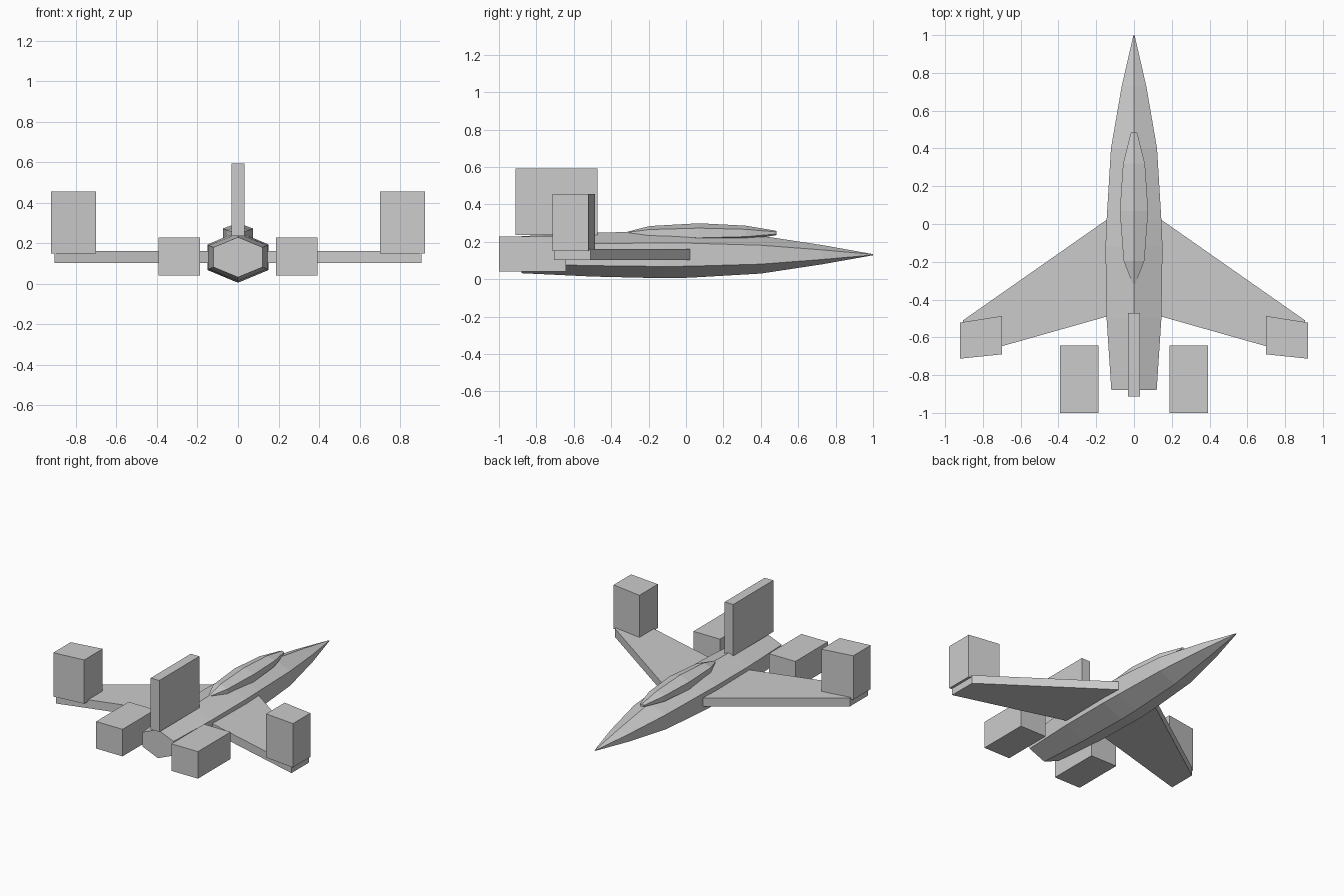
import bpy, bmesh, math

if "Cube" in bpy.data.objects:
    bpy.data.objects.remove(bpy.data.objects["Cube"])


def finish(name, bm):
    bmesh.ops.recalc_face_normals(bm, faces=bm.faces)
    mesh = bpy.data.meshes.new(name)
    bm.to_mesh(mesh)
    bm.free()
    obj = bpy.data.objects.new(name, mesh)
    bpy.context.collection.objects.link(obj)
    return obj


def hex_loft(name, zc, stations):
    """Hexagonal hull along y; stations are (y, half width, half height)."""
    bm = bmesh.new()
    rings = []
    for y, w, h in stations:
        ring = []
        for i in range(6):
            a = math.radians(90 + 60 * i)
            x = w * math.cos(a) / math.cos(math.radians(30))
            ring.append(bm.verts.new((x, y, zc + h * math.sin(a))))
        rings.append(ring)
    for a, b in zip(rings, rings[1:]):
        for i in range(6):
            j = (i + 1) % 6
            bm.faces.new((a[i], a[j], b[j], b[i]))
    bm.faces.new(rings[0])
    bm.faces.new(rings[-1])
    return finish(name, bm)


def slab(name, outline, z0, z1):
    """Plan-view outline extruded from z0 to z1."""
    bm = bmesh.new()
    base = bm.faces.new([bm.verts.new((x, y, z0)) for x, y in outline])
    top = bmesh.ops.extrude_face_region(bm, geom=[base], use_keep_orig=True)["geom"]
    verts = [g for g in top if isinstance(g, bmesh.types.BMVert)]
    bmesh.ops.translate(bm, verts=verts, vec=(0, 0, z1 - z0))
    return finish(name, bm)


def rect(x0, x1, y0, y1):
    return [(x0, y0), (x1, y0), (x1, y1), (x0, y1)]


# Fuselage and canopy
hex_loft("fuselage", 0.131, [(-0.88, 0.12, 0.099), (-0.5, 0.145, 0.117),
                             (-0.12, 0.151, 0.126), (0.02, 0.145, 0.123),
                             (0.4, 0.122, 0.101), (0.73, 0.065, 0.051),
                             (1.0, 0.003, 0.003)])
hex_loft("canopy", 0.247, [(-0.315, 0.008, 0.006), (-0.195, 0.055, 0.037),
                           (0.07, 0.075, 0.052), (0.32, 0.058, 0.039),
                           (0.485, 0.016, 0.011)])

# Tail fin
slab("tail_fin", rect(-0.033, 0.033, -0.912, -0.472), 0.235, 0.593)

# Wings, wingtip fins and engines on both sides
wing = [(0.145, 0.022), (0.905, -0.51), (0.905, -0.705), (0.145, -0.49)]
tip = [(0.70, -0.487), (0.922, -0.522), (0.922, -0.713), (0.70, -0.69)]
for side, s in (("right", 1), ("left", -1)):
    for part, outline, z0, z1 in (("wing", wing, 0.103, 0.162),
                                  ("wingtip_fin", tip, 0.15, 0.455),
                                  ("engine", rect(0.188, 0.392, -1.0, -0.642), 0.04, 0.228)):
        slab(f"{part}_{side}", [(s * x, y) for x, y in outline], z0, z1)
